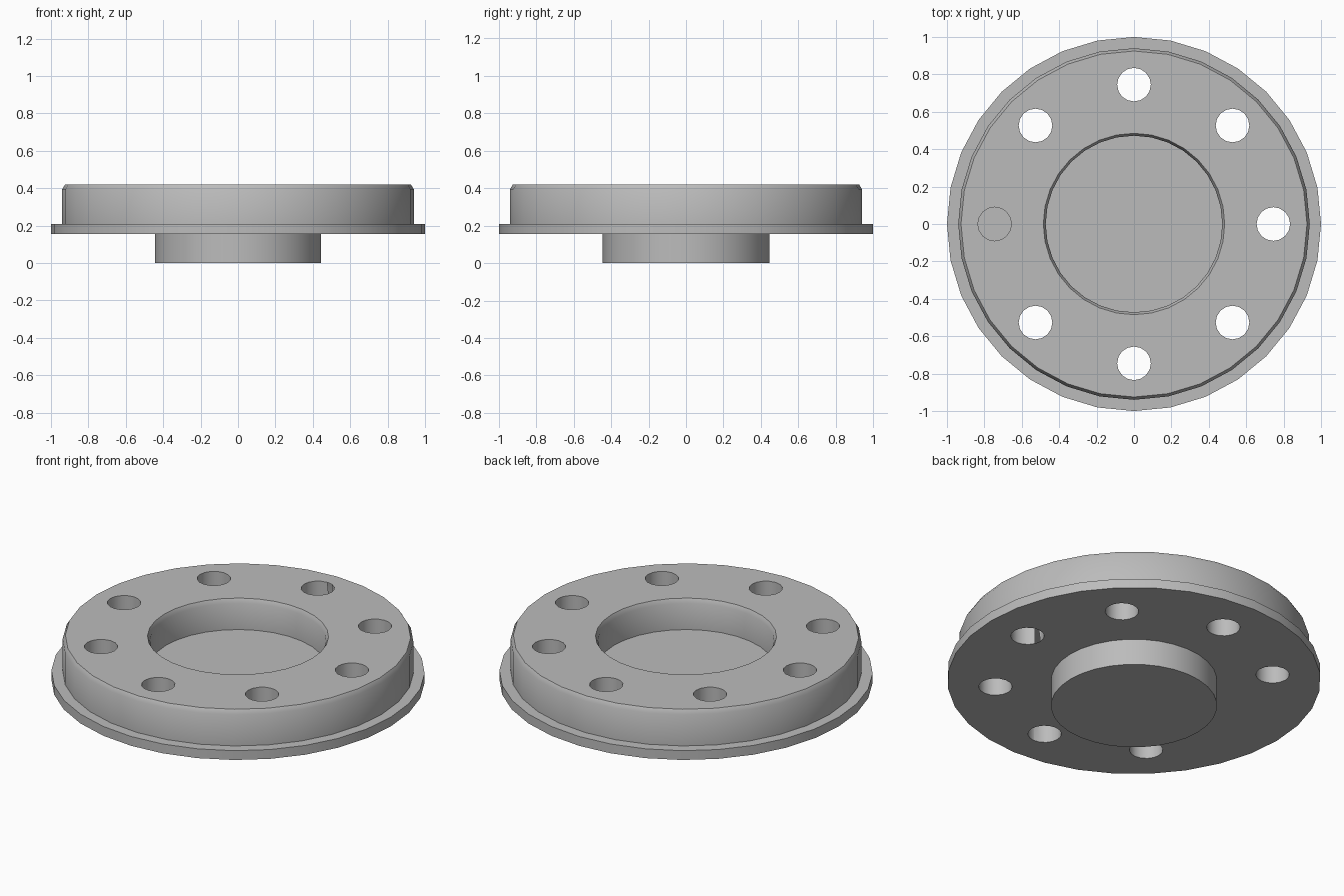
import bpy, bmesh, math

SEGMENTS = 32
cube = bpy.data.objects.get("Cube")
if cube:
    bpy.data.objects.remove(cube, do_unlink=True)

# Plain grey metal
grey = bpy.data.materials.new("grey metal")
grey.use_nodes = True
colour = (0.5, 0.5, 0.5, 1)
grey.diffuse_color = colour
grey.node_tree.nodes["Principled BSDF"].inputs["Base Color"].default_value = colour


def make_object(name, bm):
    bmesh.ops.recalc_face_normals(bm, faces=bm.faces)
    mesh = bpy.data.meshes.new(name)
    bm.to_mesh(mesh)
    bm.free()
    mesh.materials.append(grey)
    obj = bpy.data.objects.new(name, mesh)
    bpy.context.collection.objects.link(obj)
    return obj


def lathe(name, profile, segments):
    """Turn an (r, z) profile around z and close both ends with flat caps."""
    bm = bmesh.new()
    rings = []
    for r, z in profile:
        rings.append([bm.verts.new((r * math.cos(a), r * math.sin(a), z))
                      for a in (math.tau * i / segments for i in range(segments))])
    for low, high in zip(rings, rings[1:]):
        for i in range(segments):
            j = (i + 1) % segments
            bm.faces.new((low[i], low[j], high[j], high[i]))
    bm.faces.new(rings[0])
    bm.faces.new(rings[-1])
    return make_object(name, bm)


# Hub, flange, chamfered body and central recess in one turned profile
body = lathe("flanged_hub", [
    (0.445, 0), (0.445, 0.155), (1, 0.155), (1, 0.21), (0.94, 0.21),
    (0.94, 0.395), (0.925, 0.42), (0.485, 0.42), (0.472, 0.395), (0.472, 0.24),
], SEGMENTS)

# Ring of bolt holes: all go through except the blind one at -x
for i in range(8):
    angle = math.tau * i / 8
    bottom = 0.21 if i == 4 else 0.1
    cutter = lathe("hole_cutter", [(0.09, bottom), (0.09, 0.5)], 16)
    cutter.location = (0.745 * math.cos(angle), 0.745 * math.sin(angle), 0)
    cutter.hide_render = True
    cut = body.modifiers.new("bolt_hole", "BOOLEAN")
    cut.operation = "DIFFERENCE"
    cut.solver = "EXACT"
    cut.object = cutter
    bpy.context.view_layer.objects.active = body
    bpy.ops.object.modifier_apply(modifier=cut.name)
    bpy.data.objects.remove(cutter, do_unlink=True)

# Smooth walls with crisp rims
bpy.ops.object.select_all(action="DESELECT")
body.select_set(True)
bpy.context.view_layer.objects.active = body
bpy.ops.object.shade_smooth_by_angle(angle=math.radians(35))
